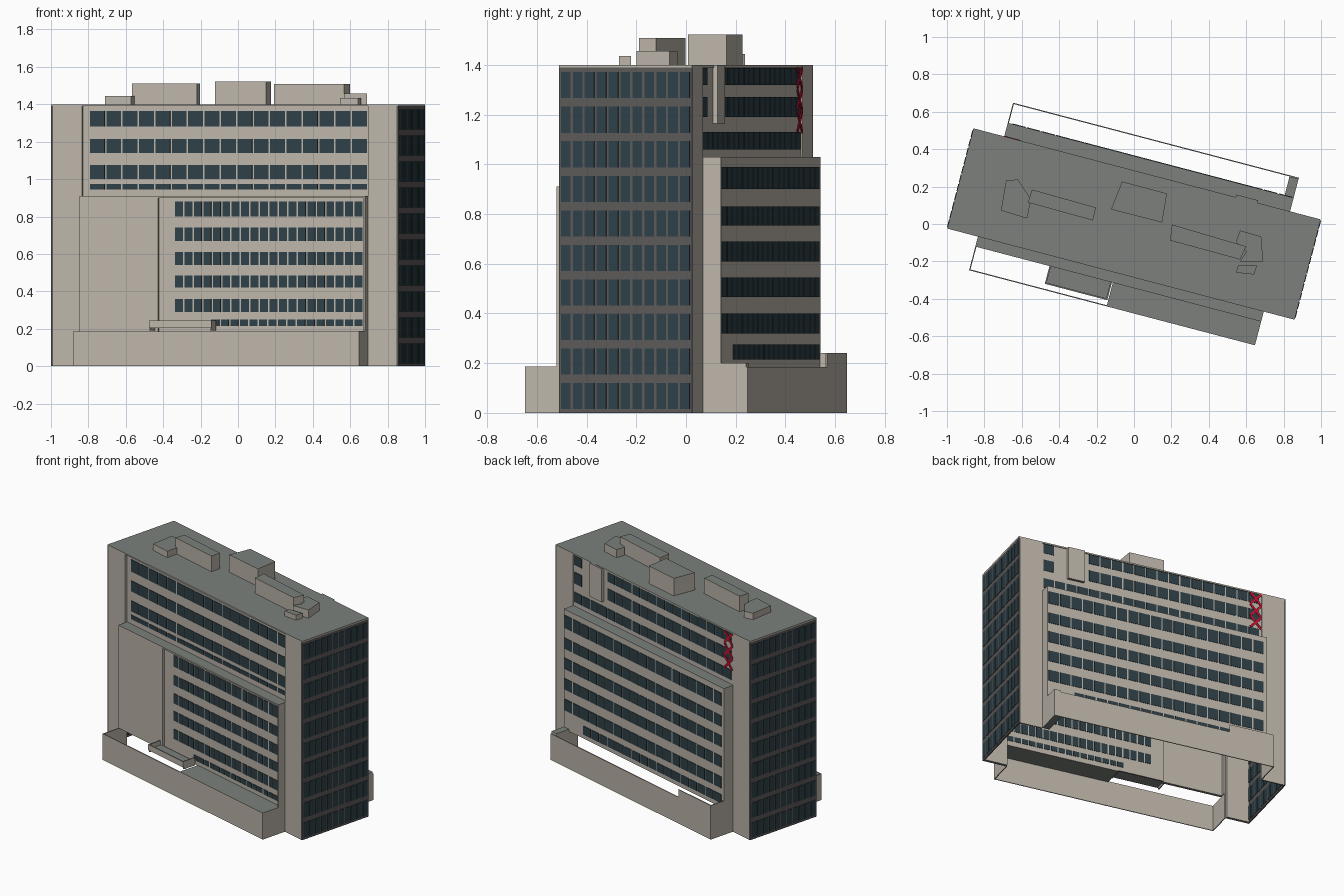
import bpy, bmesh, math
from mathutils import Matrix, Vector

cube = bpy.data.objects.get("Cube")
if cube:
    bpy.data.objects.remove(cube, do_unlink=True)


def material(name, rgb):
    lin = [(c / 255 / 12.92) if c < 11 else ((c / 255 + 0.055) / 1.055) ** 2.4 for c in rgb]
    m = bpy.data.materials.new(name)
    m.use_nodes = True
    m.diffuse_color = (*lin, 1)
    bsdf = next(n for n in m.node_tree.nodes if n.type == 'BSDF_PRINCIPLED')
    bsdf.inputs["Base Color"].default_value = (*lin, 1)
    return m


BEIGE = material("beige concrete", (188, 181, 170))
ROOF = material("roof grey", (124, 128, 124))
GREY = material("dark grey panel", (92, 89, 89))
GLASS = material("dark teal glass", (46, 64, 71))
RED = material("red paint", (200, 18, 50))

TURN = Matrix.Rotation(math.radians(-14.7), 4, 'Z')   # the block stands askew
U, V, H = 0.96, 0.277, 1.4                            # half length, half depth, height
B = 0.79                                              # half length of the bays
LOW = 0.185                                           # underside of the bays


def finish(name, bm, mat, cap=None, turn=True):
    """Turn the mesh into an object; level faces get the cap material."""
    bmesh.ops.recalc_face_normals(bm, faces=bm.faces)
    mesh = bpy.data.meshes.new(name)
    mesh.materials.append(mat)
    if cap:
        mesh.materials.append(cap)
        for f in bm.faces:
            f.material_index = int(abs(f.normal.z) > 0.7)
    if turn:
        bm.transform(TURN)
    bm.to_mesh(mesh)
    bm.free()
    obj = bpy.data.objects.new(name, mesh)
    bpy.context.scene.collection.objects.link(obj)
    return obj


def add_box(bm, u0, u1, v0, v1, z0, z1, spin=None):
    size = Vector((u1 - u0, v1 - v0, z1 - z0))
    mat = Matrix.Translation(((u0 + u1) / 2, (v0 + v1) / 2, (z0 + z1) / 2))
    if spin:
        mat = mat @ Matrix.Rotation(spin, 4, 'Y')
    bmesh.ops.create_cube(bm, size=1, matrix=mat @ Matrix.Diagonal((*size, 1)))


def boxes(name, items, mat=BEIGE, cap=ROOF):
    bm = bmesh.new()
    for item in items:
        add_box(bm, *item)
    return finish(name, bm, mat, cap)


def prism(name, pts, z0, z1, turn=False):
    """Upright prism over an outline."""
    bm = bmesh.new()
    face = bm.faces.new([bm.verts.new((x, y, z0)) for x, y in pts])
    new = bmesh.ops.extrude_face_region(bm, geom=[face])["geom"]
    bmesh.ops.translate(bm, vec=(0, 0, z1 - z0), verts=[g for g in new if isinstance(g, bmesh.types.BMVert)])
    return finish(name, bm, BEIGE, ROOF, turn)


def window_rows(name, a0, a1, depth, rows, count, gap=0.009, end=False, skip=None):
    """Rows of panes showing on both sides of a thin wall."""
    bm = bmesh.new()
    d0, d1 = depth - 0.008, depth + 0.008
    for row in rows:
        z0, z1 = row[:2]
        start = row[2] if len(row) > 2 else a0
        stop = row[3] if len(row) > 3 else a1
        n = max(1, round(count * (stop - start) / (a1 - a0)))
        step = (stop - start) / n
        for i in range(n):
            p, q = start + i * step + gap / 2, start + (i + 1) * step - gap / 2
            if skip and z1 > skip[2] and q > skip[0] and p < skip[1]:
                continue
            if end:
                add_box(bm, d0, d1, p, q, z0, z1)
            else:
                add_box(bm, p, q, d0, d1, z0, z1)
    return finish(name, bm, GLASS)


# Roof slab
boxes("roof_slab", [(-U, U, -V, V, H - 0.01, H)])

# Solid corner strips of the two long sides
for label, s in (("left", 1), ("right", -1)):
    a, b = sorted((s * B, s * (U - 0.01)))
    boxes(label + "_corner_strips", [(a, b, -V, -V + 0.02, 0, H - 0.01), (a, b, V - 0.01, V, 0, H - 0.01)])
    # Panelled end wall with ten storeys of glass
    a, b = sorted((s * (U - 0.01), s * U))
    boxes(label + "_end_wall", [(a, b, -V, V, 0, H - 0.01)], GREY, None)
    window_rows(label + "_end_windows", -V + 0.004, V - 0.004, s * (U - 0.005),
                [(0.015 + 0.139 * k, 0.12 + 0.139 * k) for k in range(10)], 11, 0.01, end=True)

# Upper front wall, set back behind the ledge
boxes("front_upper_wall", [(-B, B, -0.257, -0.247, 0.9, H - 0.01)])
window_rows("front_upper_windows", -0.755, 0.785, -0.252,
            [(1.28, 1.365), (1.14, 1.215), (1.0, 1.075), (0.945, 0.975)], 17)

# Lower front bay with a blank panel and a recessed glazed wall
FV = -0.332
boxes("front_bay", [
    (-B, B, FV, -0.247, 0.9, 0.91),
    (-B, -0.355, FV, FV + 0.02, LOW, 0.9),
    (-0.355, B - 0.01, FV + 0.02, FV + 0.03, LOW, 0.9),
    (-B, -B + 0.01, FV + 0.02, -V, LOW, 0.9),
    (B - 0.01, B, FV, -V, LOW, 0.9)])
window_rows("front_bay_windows", -0.27, 0.775, FV + 0.025,
            [(0.8, 0.88), (0.67, 0.74), (0.54, 0.61), (0.42, 0.485), (0.29, 0.36),
             (0.215, 0.25, -0.07)], 20)

# Upper back wall and its service shaft
boxes("back_upper_wall", [(-B, B, V - 0.015, V - 0.005, 1.02, H - 0.01)])
window_rows("back_upper_windows", -0.775, 0.785, V - 0.01,
            [(1.32, 1.388), (1.19, 1.27), (1.06, 1.13)], 19, skip=(0.47, 0.63, 1.2))
boxes("back_shaft", [(0.49, 0.61, V - 0.01, V + 0.014, 1.165, H - 0.001)])

# Lower back bay
BV = 0.352
boxes("back_bay", [
    (-B, B, V - 0.015, BV, 1.02, 1.03),
    (-B, B, BV - 0.01, BV, LOW, 1.02),
    (-B, -B + 0.01, V, BV - 0.01, LOW, 1.02),
    (B - 0.01, B, V, BV - 0.01, LOW, 1.02)])
window_rows("back_bay_windows", -0.77, 0.785, BV - 0.005,
            [(0.9, 0.99), (0.754, 0.83), (0.61, 0.69), (0.467, 0.545), (0.32, 0.4),
             (0.215, 0.275, -0.77, 0.6)], 19)

# Painted crosses on the back
bm = bmesh.new()
for k in range(3):
    z = 1.172 + 0.0875 * k
    for s in (1, -1):
        add_box(bm, -0.803, -0.689, V - 0.001, V + 0.003, z - 0.008, z + 0.008, s * 0.82)
finish("red_crosses", bm, RED)

# Front forecourt screen wall with partial roof and entrance canopy
PV = 0.463
boxes("front_screen", [
    (-B, B, -PV, -PV + 0.006, 0, LOW),
    (-B, -B + 0.006, -PV + 0.006, -V, 0, LOW),
    (B - 0.006, B, -PV + 0.006, -V, 0, LOW)])
boxes("front_forecourt_roof", [(-0.03, B, -PV, FV + 0.03, LOW - 0.006, LOW + 0.002)])
boxes("entrance_canopy", [
    (-0.38, -0.035, -0.43, FV + 0.005, 0.205, 0.215),
    (-0.38, -0.035, -0.43, -0.422, 0.205, 0.245),
    (-0.38, -0.372, -0.422, FV, 0.19, 0.245),
    (-0.043, -0.035, -0.422, FV, 0.19, 0.245)])

# Back yard screen wall, raised towards one end
boxes("back_screen", [
    (-B, B, PV - 0.006, PV, 0, LOW),
    (-B, -0.47, PV - 0.006, PV, LOW, 0.24),
    (-B, -B + 0.006, V, PV - 0.006, 0, 0.24),
    (B - 0.05, B, V, PV - 0.006, 0, 0.2)])

# Rooftop plant rooms
prism("central_plant_room", [(-.064, .227), (.176, .163), (.15, .008), (-.123, .078)], H, 1.523)
prism("right_plant_room", [(-.545, .184), (-.203, .088), (-.22, .019), (-.567, .115)], H, 1.51)
prism("left_plant_room", [(.203, -.003), (.6, -.12), (.567, -.19), (.193, -.088)], H, 1.508)
prism("right_stair_head", [(-.684, .233), (-.62, .238), (-.55, .13), (-.572, .03), (-.711, .072)], H, 1.445)
prism("left_stair_head", [(.567, -.035), (.68, -.067), (.69, -.2), (.567, -.2), (.6, -.147), (.545, -.094)], H, 1.457)
prism("roof_hatch", [(.556, -.222), (.658, -.222), (.642, -.27), (.545, -.26)], H, 1.435)
